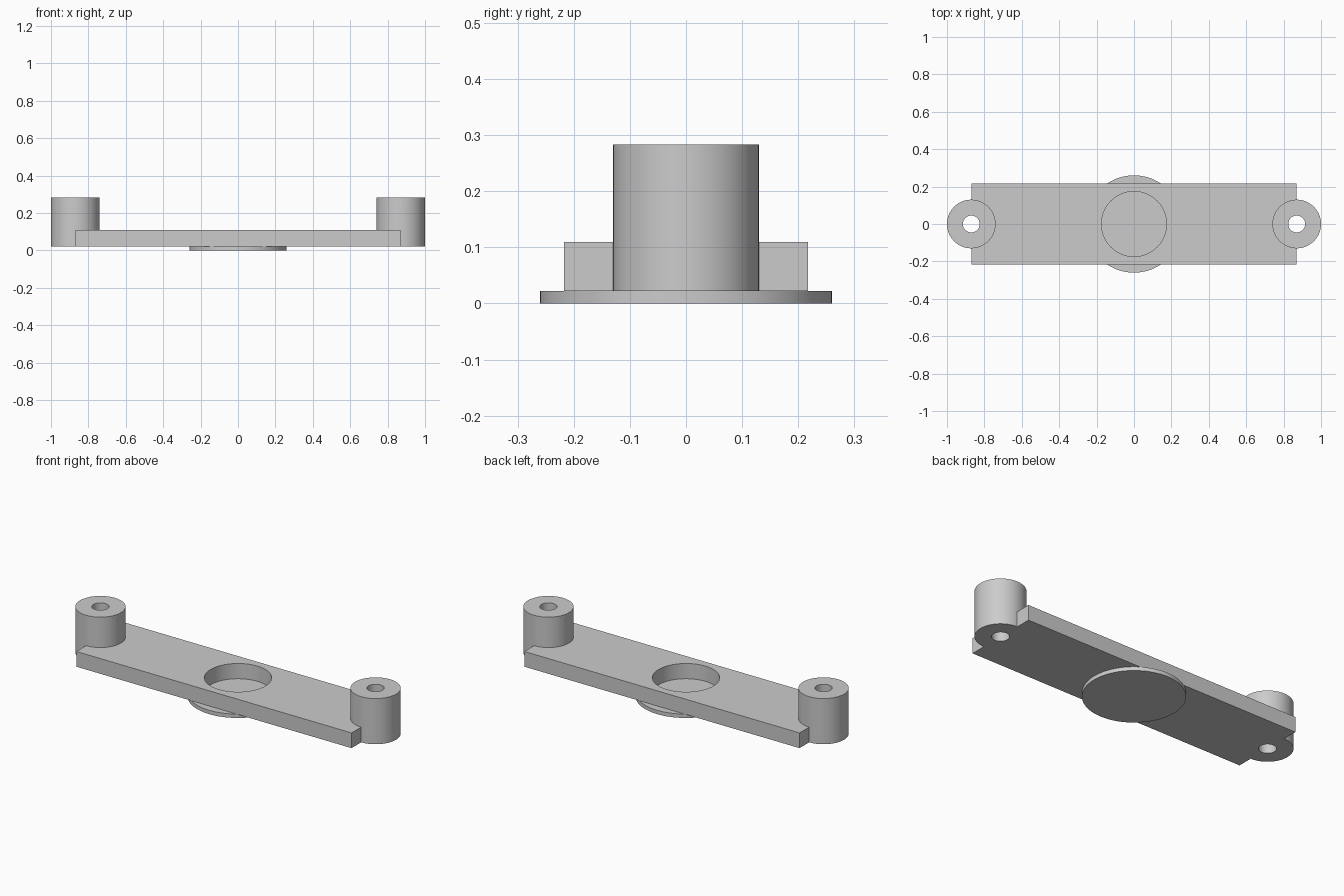
import bpy
import math

cube = bpy.data.objects.get("Cube")
if cube:
    bpy.data.objects.remove(cube, do_unlink=True)

DISC_TOP, PLATE_TOP, BOSS_TOP = 0.022, 0.109, 0.283
BOSS_X, BOSS_R = 0.87, 0.13

grey = bpy.data.materials.new("plain_grey")
grey.use_nodes = True
grey.diffuse_color = (0.6, 0.6, 0.6, 1)
grey.node_tree.nodes["Principled BSDF"].inputs["Base Color"].default_value = (0.6, 0.6, 0.6, 1)


def finish(obj, name):
    obj.name = name
    obj.data.materials.clear()
    obj.data.materials.append(grey)
    return obj


def cylinder(name, x, radius, bottom, top):
    bpy.ops.mesh.primitive_cylinder_add(
        vertices=96, radius=radius, depth=top - bottom, location=(x, 0, (bottom + top) / 2))
    return finish(bpy.context.object, name)


def combine(target, tool, operation):
    mod = target.modifiers.new(tool.name, "BOOLEAN")
    mod.operation = operation
    mod.solver = "EXACT"
    mod.object = tool
    bpy.context.view_layer.objects.active = target
    bpy.ops.object.modifier_apply(modifier=mod.name)
    bpy.data.objects.remove(tool, do_unlink=True)


# Flat mounting bar
bpy.ops.mesh.primitive_cube_add(size=1, location=(0, 0, (DISC_TOP + PLATE_TOP) / 2))
bar = finish(bpy.context.object, "mounting_bar")
bar.scale = (2 * BOSS_X, 0.434, PLATE_TOP - DISC_TOP)
bpy.ops.object.transform_apply(location=False, rotation=False, scale=True)

# Tall end bosses, each with a bore right through
for side in (-1, 1):
    combine(bar, cylinder("boss", side * BOSS_X, BOSS_R, DISC_TOP, BOSS_TOP), "UNION")
for side in (-1, 1):
    combine(bar, cylinder("bore", side * BOSS_X, 0.045, -0.1, 0.4), "DIFFERENCE")

# Round central opening, closed below by the base disc
combine(bar, cylinder("opening", 0, 0.174, -0.1, 0.4), "DIFFERENCE")
disc = cylinder("base_disc", 0, 0.26, 0, DISC_TOP)

# Smooth round walls with crisp rims
for obj in (bar, disc):
    bpy.ops.object.select_all(action="DESELECT")
    obj.select_set(True)
    bpy.context.view_layer.objects.active = obj
    bpy.ops.object.shade_smooth_by_angle(angle=math.radians(30))
